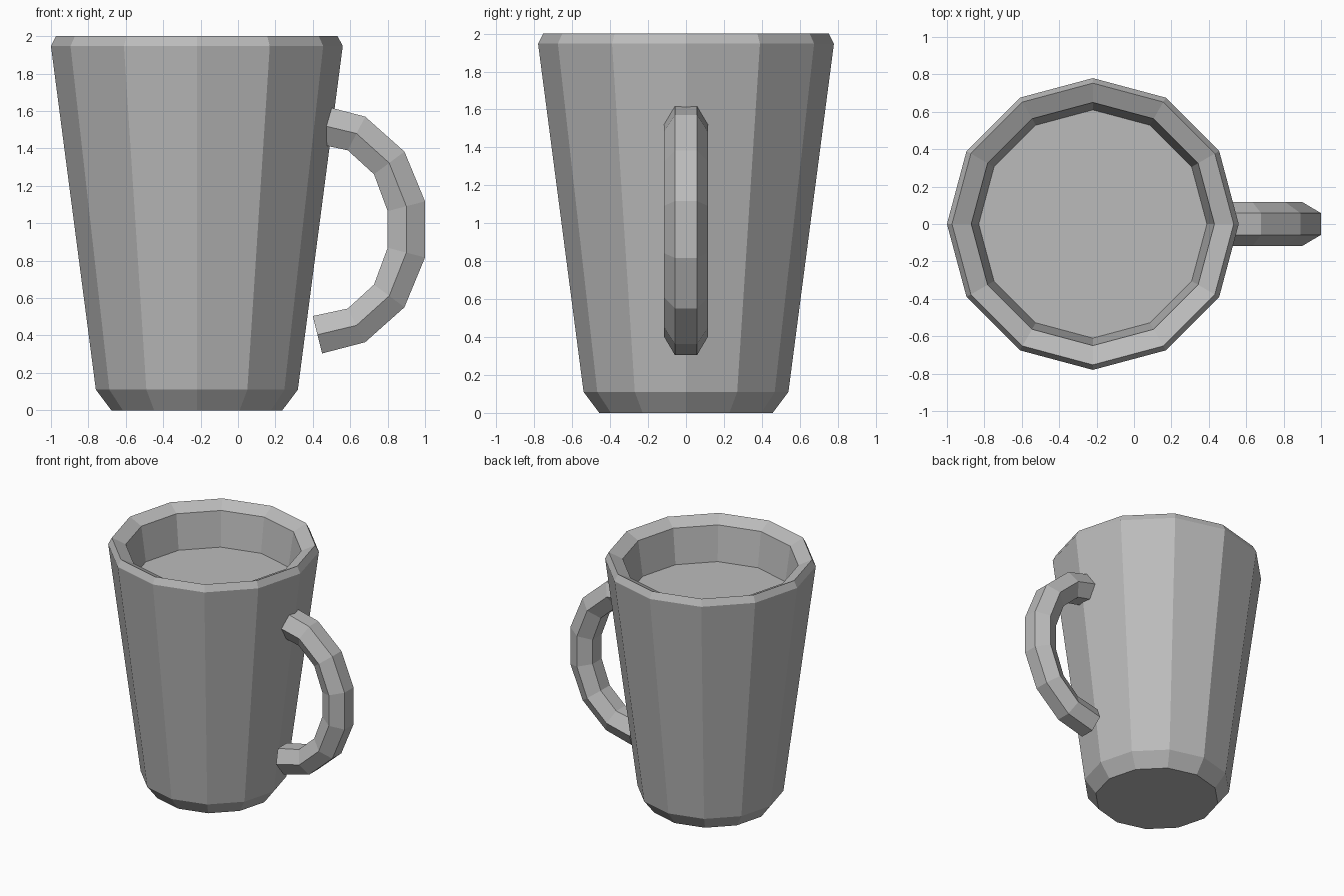
import bpy, bmesh, math

if "Cube" in bpy.data.objects:
    bpy.data.objects.remove(bpy.data.objects["Cube"], do_unlink=True)

SIDES = 12
CENTRE_X = -0.22
MID_Z = 0.967

grey = bpy.data.materials.new("plain grey")
grey.use_nodes = True
colour = (0.5, 0.5, 0.5, 1)
grey.diffuse_color = colour
grey.node_tree.nodes["Principled BSDF"].inputs["Base Color"].default_value = colour


def loft(name, rings):
    """Skin a list of equal-length closed rings and cap both ends."""
    bm = bmesh.new()
    loops = [[bm.verts.new(p) for p in ring] for ring in rings]
    for a, b in zip(loops, loops[1:]):
        for i in range(len(a)):
            j = (i + 1) % len(a)
            bm.faces.new((a[i], a[j], b[j], b[i]))
    bm.faces.new(loops[0][::-1])
    bm.faces.new(loops[-1])
    bmesh.ops.recalc_face_normals(bm, faces=bm.faces)
    mesh = bpy.data.meshes.new(name)
    bm.to_mesh(mesh)
    bm.free()
    mesh.materials.append(grey)
    obj = bpy.data.objects.new(name, mesh)
    bpy.context.collection.objects.link(obj)
    return obj


def circle(radius, z):
    steps = [2 * math.pi * i / SIDES for i in range(SIDES)]
    return [(CENTRE_X + radius * math.cos(a), radius * math.sin(a), z) for a in steps]


# Cup: bevelled foot, tapered wall, sloping rim, inner wall and inside floor
profile = [(0.457, 0), (0.54, 0.11), (0.78, 1.947), (0.753, 2),
           (0.65, 1.95), (0.61, 1.67)]
loft("mug_body", [circle(r, z) for r, z in profile])

# Handle: hexagonal section along a bent path, lower half mirrored from the upper
upper = [((0.45, 1.63), (0.40, 1.43)), ((0.68, 1.57), (0.587, 1.39)),
         ((0.89, 1.383), (0.727, 1.262)), ((1.0, 1.117), (0.80, 1.065))]


def flip(p):
    return (p[0], 2 * MID_Z - p[1])


def hexagon(outer, inner):
    mid = [(a + b) / 2 for a, b in zip(outer, inner)]
    corners = [(outer, 0.058), (mid, 0.117), (inner, 0.058)]
    near = [(p[0], -y, p[1]) for p, y in corners]
    far = [(p[0], y, p[1]) for p, y in reversed(corners)]
    return near + far


stations = upper + [(flip(o), flip(i)) for o, i in reversed(upper)]
loft("handle", [hexagon(o, i) for o, i in stations])
